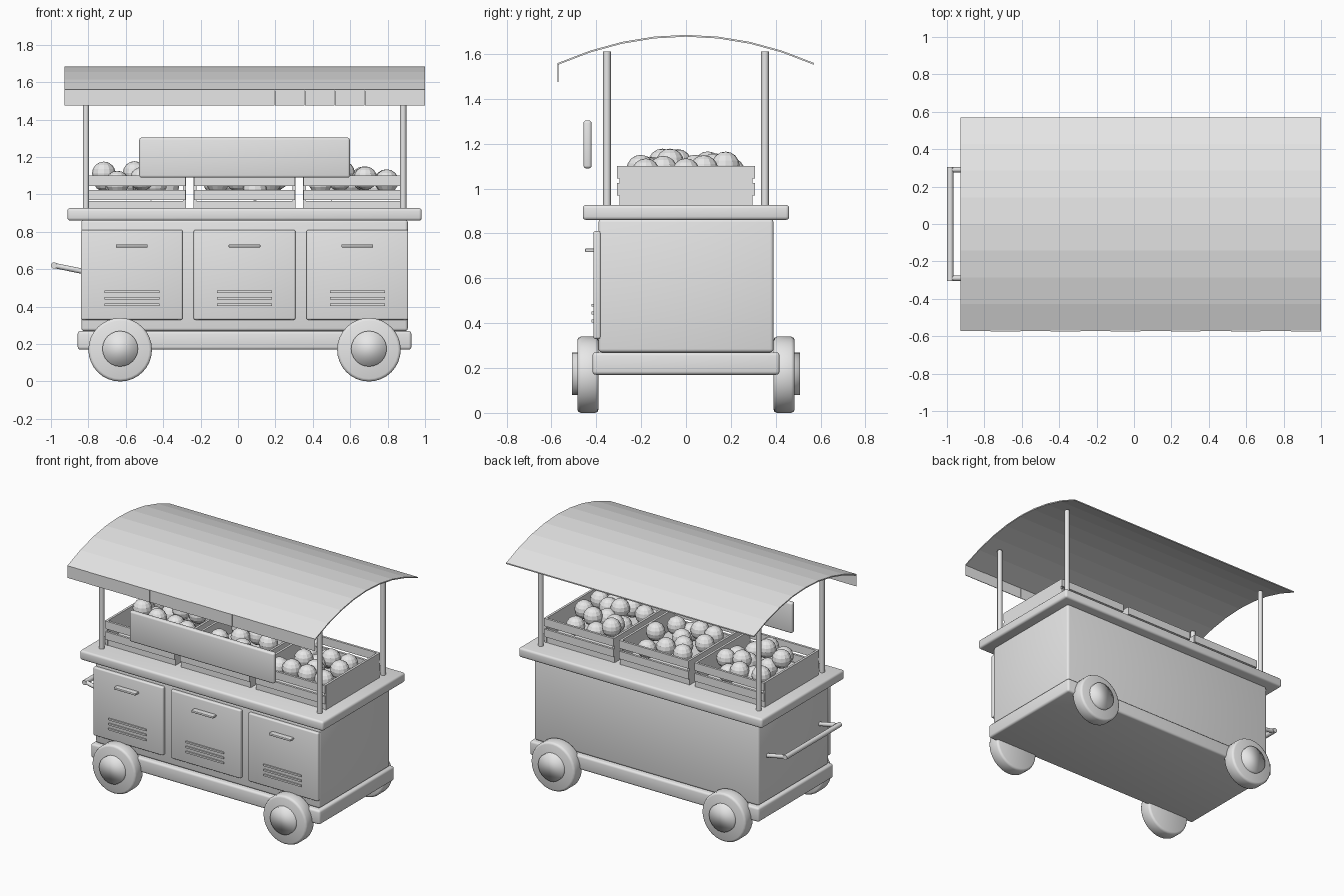
import bpy, bmesh, math, random
from mathutils import Vector, Matrix

if "Cube" in bpy.data.objects:
    bpy.data.objects.remove(bpy.data.objects["Cube"], do_unlink=True)

random.seed(4)
CX = 0.035          # centre of the cart body
GREY = (0.8, 0.8, 0.8, 1)
mat = bpy.data.materials.new("plain_grey")
mat.use_nodes = True
mat.diffuse_color = GREY
for node in mat.node_tree.nodes:
    if node.type == 'BSDF_PRINCIPLED':
        node.inputs["Base Color"].default_value = GREY


def finish(name, bm, smooth=None):
    """Turn a bmesh into an object; smooth is the sharp-edge angle in degrees."""
    bmesh.ops.recalc_face_normals(bm, faces=bm.faces)
    mesh = bpy.data.meshes.new(name)
    bm.to_mesh(mesh)
    bm.free()
    mesh.materials.append(mat)
    if smooth:
        mesh.shade_smooth()
        mesh.set_sharp_from_angle(angle=math.radians(smooth))
    obj = bpy.data.objects.new(name, mesh)
    bpy.context.collection.objects.link(obj)
    return obj


def add_box(bm, x, y, z):
    """Box between the (low, high) pairs of each axis."""
    size = [b - a for a, b in (x, y, z)]
    mid = [(a + b) / 2 for a, b in (x, y, z)]
    bmesh.ops.create_cube(bm, size=1, matrix=Matrix.Translation(mid) @ Matrix.Diagonal((*size, 1)))


def box(name, x, y, z, bevel=0):
    bm = bmesh.new()
    add_box(bm, x, y, z)
    if bevel:
        bmesh.ops.bevel(bm, geom=bm.edges[:], offset=bevel, segments=3, profile=0.5, affect='EDGES')
    return finish(name, bm, 40 if bevel else None)


def rod(name, start, end, radius, sides=16, bevel=0, smooth=40):
    a, b = Vector(start), Vector(end)
    bm = bmesh.new()
    turn = (b - a).to_track_quat('Z', 'Y').to_matrix().to_4x4()
    bmesh.ops.create_cone(bm, cap_ends=True, segments=sides, radius1=radius, radius2=radius,
                          depth=(b - a).length, matrix=Matrix.Translation((a + b) / 2) @ turn)
    if bevel:
        rims = [e for e in bm.edges if any(len(f.verts) > 4 for f in e.link_faces)]
        bmesh.ops.bevel(bm, geom=rims, offset=bevel, segments=2, profile=0.5, affect='EDGES')
    return finish(name, bm, smooth)


def around(c, half):
    return (c - half, c + half)


# Cabinet, chassis and counter
box("chassis", around(CX, 0.892), around(0, 0.417), (0.17, 0.27), 0.015)
box("cabinet", around(CX, 0.873), around(0, 0.39), (0.27, 0.865), 0.015)
box("countertop", around(CX, 0.947), around(0, 0.46), (0.86, 0.927), 0.015)

# Front doors with pulls and vent slats
for i, side in enumerate(("right", "middle", "left")):
    c = CX + (i - 1) * 0.603
    box(side + "_door", around(c, 0.272), (-0.413, -0.38), (0.33, 0.81), 0.009)
    box(side + "_door_pull", around(c, 0.085), (-0.45, -0.408), (0.717, 0.732), 0.004)
    for k in range(3):
        z = 0.41 + k * 0.035
        box(f"{side}_vent_slat_{k}", around(c, 0.147), (-0.422, -0.408), around(z, 0.006))

# Wheels and hubs
for x, end in ((-0.63, "right"), (0.70, "left")):
    for s, face in ((-1, "front"), (1, "back")):
        rod(f"{face}_{end}_wheel", (x, s * 0.39, 0.17), (x, s * 0.484, 0.17), 0.17, 32, 0.015, 180)
        rod(f"{face}_{end}_hub", (x, s * 0.40, 0.175), (x, s * 0.508, 0.175), 0.095, 24, 0, 180)

# Push handle
for s in (-1, 1):
    rod("handle_arm", (-0.82, s * 0.29, 0.587), (-0.983, s * 0.29, 0.62), 0.014)
rod("handle_bar", (-0.983, -0.305, 0.62), (-0.983, 0.305, 0.62), 0.017)

# Roof posts
for x in (-0.813, 0.883):
    for y in (-0.352, 0.352):
        rod("roof_post", (x, y, 0.91), (x, y, 1.61), 0.017)

# Arched awning
bm = bmesh.new()
STEPS = 8
rows = []
for i in range(STEPS + 1):
    t = 2 * i / STEPS - 1
    y, z = 0.57 * t, 1.685 - 0.125 * t * t
    rows.append([bm.verts.new((x, y, zz)) for zz in (z, z - 0.008) for x in (-0.928, 1.0)])
for p, q in zip(rows, rows[1:]):
    for a, b in ((0, 1), (1, 3), (3, 2), (2, 0)):
        bm.faces.new((p[a], p[b], q[b], q[a]))
for r in (rows[0], rows[-1]):
    bm.faces.new((r[0], r[1], r[3], r[2]))
finish("awning", bm)

# Hanging valance strips along the front
bm = bmesh.new()
FLAPS = 12
width = 1.928 / FLAPS
for i in range(FLAPS):
    x = -0.928 + i * width
    y = -0.568 - 0.0015 * (i % 2)
    add_box(bm, (x, x + width - 0.001), (y - 0.004, y), (1.475, 1.56))
finish("valance", bm)

# Blank sign board
box("sign_board", around(CX, 0.563), (-0.457, -0.421), (1.09, 1.304), 0.012)

# Crates filled with fruit
for i, side in enumerate(("right", "middle", "left")):
    c = CX + (i - 1) * 0.585
    bm = bmesh.new()
    add_box(bm, around(c, 0.265), around(0, 0.295), (0.925, 0.965))
    for s in (-1, 1):
        add_box(bm, around(c + s * 0.264, 0.008), around(0, 0.297), (0.925, 1.10))
        for z in (0.97, 1.045):
            add_box(bm, around(c, 0.27), around(s * 0.299, 0.008), (z, z + 0.055))
    finish(side + "_crate", bm)

    bm = bmesh.new()
    placed = []
    for attempt in range(400):
        p = Vector((c + random.uniform(-0.18, 0.18), random.uniform(-0.21, 0.21),
                    random.uniform(1.03, 1.115 if i != 1 else 1.09)))
        if len(placed) < 14 and all((p - q).length > 0.1 for q in placed):
            placed.append(p)
            bmesh.ops.create_uvsphere(bm, u_segments=12, v_segments=8, radius=0.063,
                                      matrix=Matrix.Translation(p))
    finish(side + "_fruit", bm)
